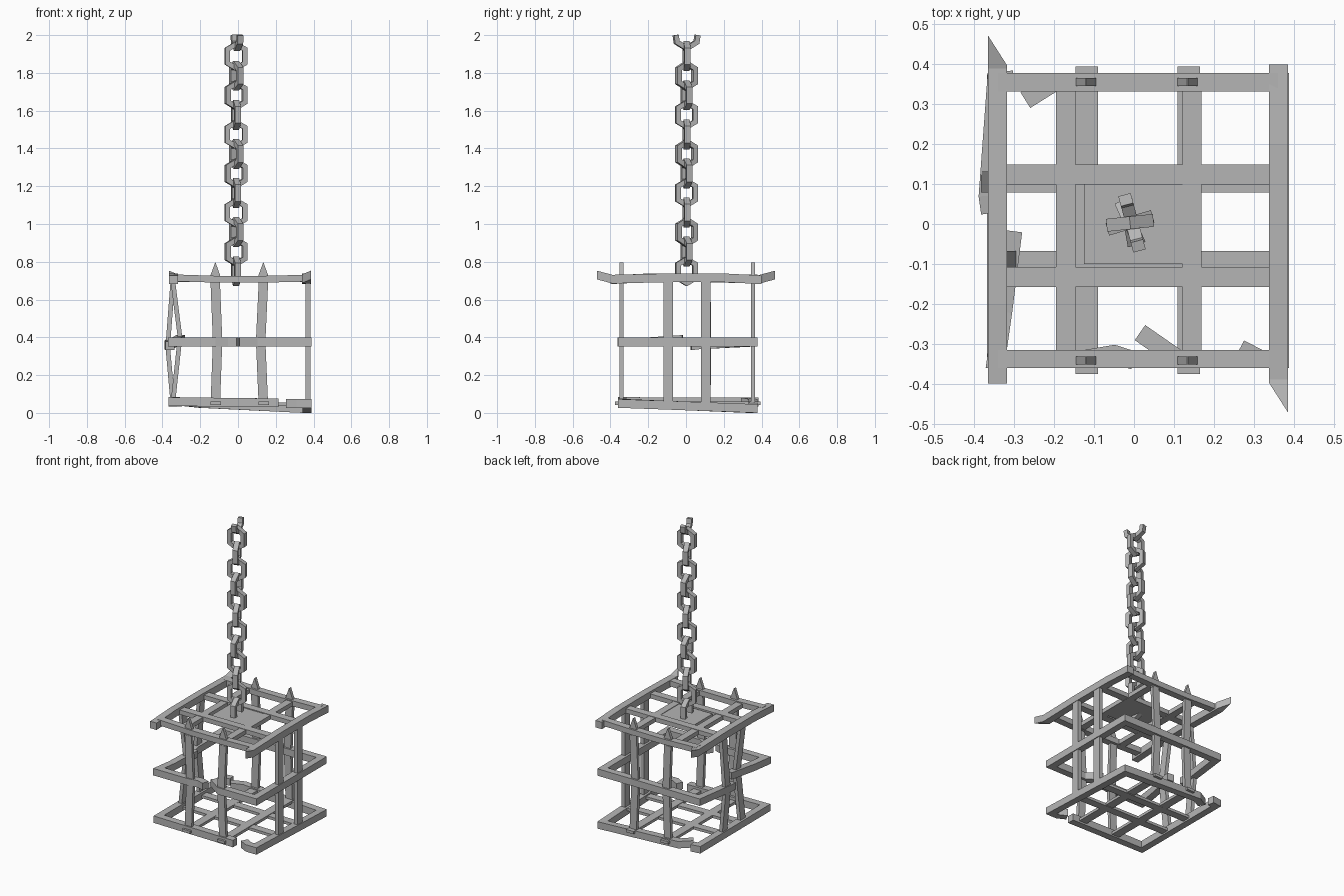
import bpy, bmesh
from math import cos, sin, radians
from mathutils import Vector

cube = bpy.data.objects.get("Cube")
if cube:
    bpy.data.objects.remove(cube, do_unlink=True)

GREY = (0.46, 0.46, 0.46, 1)
iron = bpy.data.materials.new("iron_grey")
iron.use_nodes = True
iron.diffuse_color = GREY
iron.node_tree.nodes["Principled BSDF"].inputs["Base Color"].default_value = GREY

X, Y, Z = Vector((1, 0, 0)), Vector((0, 1, 0)), Vector((0, 0, 1))


def bar(name, path, w, h, ref=Z, closed=False, cut=0, tip=1):
    """Sweep a w x h rectangle along a path; h runs along ref, corners are mitred.
    cut slants the last end, tip narrows the last section."""
    pts = [Vector(p) for p in path]
    n = len(pts)
    bm = bmesh.new()
    rings = []
    for i, p in enumerate(pts):
        a = (p - pts[i - 1]).normalized() if i or closed else None
        b = (pts[(i + 1) % n] - p).normalized() if i < n - 1 or closed else None
        t = ((a or b) + (b or a)).normalized()
        mitre = 1 / max(t.dot(a or b), 0.5)
        side = t.cross(ref).normalized()
        up = ref if ref == Z else side.cross(t).normalized()
        last = i == n - 1 and not closed
        half = side * w / 2 * mitre * (tip if last else 1)
        slant = t * (cut if last else 0)
        rings.append([bm.verts.new(p + half * s + slant * s + up * h / 2 * u)
                      for s, u in ((1, 1), (-1, 1), (-1, -1), (1, -1))])
    for i in range(n if closed else n - 1):
        r, q = rings[i], rings[(i + 1) % n]
        for k in range(4):
            bm.faces.new((r[k], r[(k + 1) % 4], q[(k + 1) % 4], q[k]))
    if not closed:
        bm.faces.new(rings[0])
        bm.faces.new(rings[-1])
    bmesh.ops.recalc_face_normals(bm, faces=bm.faces)
    mesh = bpy.data.meshes.new(name)
    bm.to_mesh(mesh)
    bm.free()
    mesh.materials.append(iron)
    obj = bpy.data.objects.new(name, mesh)
    bpy.context.collection.objects.link(obj)
    return obj


LEFT, RIGHT, FRONT, BACK = -0.345, 0.365, -0.338, 0.355
T = 0.046

# Top side rails, each with one upturned, slanted end
for name, x, s in (("top_rail_right", -0.342, 1), ("top_rail_left", 0.362, -1)):
    bar(name, [(x, -0.4 * s, 0.705), (x, -0.2 * s, 0.715), (x, 0.1 * s, 0.715),
               (x, 0.39 * s, 0.708), (x, 0.435 * s, 0.72)], 0.047, 0.046, cut=-0.038)

# Top cross rails and roof grid
for name, y in (("top_rail_front", FRONT), ("top_rail_back", BACK)):
    bar(name, [(-0.34, y, 0.715), (-0.1, y, 0.707), (0.15, y, 0.708), (0.36, y, 0.713)], T, 0.036)
for y in (-0.133, 0.124):
    bar("roof_cross_bar", [(-0.34, y, 0.708), (0.36, y, 0.708)], 0.05, 0.03)
for x in (-0.171, 0.145):
    bar("roof_long_bar", [(x, FRONT, 0.706), (x, BACK, 0.706)], 0.048, 0.028)
bar("roof_plate", [(-0.125, 0.01, 0.706), (0.125, 0.01, 0.706)], 0.22, 0.022)

# Middle band, snapped at the front and on one side
MID = 0.375
bar("middle_band_short", [(0, -0.342, MID), (-0.05, -0.326, MID), (-0.12, FRONT, MID),
                          (LEFT, FRONT, MID), (-0.328, -0.22, MID), (-0.303, -0.018, 0.389)], T, T)
bar("middle_band_long", [(0.015, -0.272, MID), (0.11, FRONT, MID), (RIGHT, FRONT, MID),
                         (RIGHT, BACK, MID), (LEFT, BACK, MID), (-0.366, 0.07, 0.36),
                         (-0.36, 0.027, 0.355)], T, T)

# Bottom frame, sagging at one corner and snapped twice
bar("bottom_frame_long", [(0.265, -0.312, 0.05), (0.315, FRONT, 0.05), (RIGHT, FRONT, 0.05),
                          (RIGHT, BACK, 0.023), (-0.2, BACK, 0.05), (-0.272, 0.31, 0.058)], T, T)
bar("bottom_frame_short", [(-0.3, 0.362, 0.058), (LEFT, BACK, 0.058), (LEFT, FRONT, 0.06),
                           (0.215, FRONT, 0.053)], T, T)

# Floor grid
for x in (-0.118, 0.137):
    bar("floor_long_bar", [(x, -0.375, 0.052), (x, 0.395, 0.052)], 0.056, 0.018)
for y in (-0.094, 0.105):
    bar("floor_cross_bar", [(LEFT, y, 0.055), (RIGHT, y, 0.045)], 0.052, 0.018)

# Front and back uprights with wedge spikes
for name, y in (("front_upright", FRONT - 0.004), ("back_upright", BACK)):
    for x, bend in ((-0.12, 0.012), (0.134, -0.014)):
        bar(name, [(x, y, 0.05), (x + bend, y, 0.38), (x, y, 0.68)], 0.05, 0.022, ref=Y)
        bar(name + "_spike", [(x, y, 0.68), (x, y, 0.73), (x, y, 0.795)],
            0.05, 0.02, ref=Y, tip=0.06)

# Side uprights, straight on one side and buckled on the other
for y, mid_x, mid_z in ((-0.094, -0.307, 0.4), (0.105, -0.372, 0.35)):
    bar("left_upright", [(0.37, y, 0.045), (0.37, y, 0.7)], 0.052, 0.026, ref=X)
    bar("right_upright", [(LEFT, y, 0.05), (mid_x, y, mid_z), (LEFT, y, 0.7)], 0.052, 0.024, ref=X)

# Chain of hexagonal links, alternating in direction and slightly twisted
PITCH, HALF_W, SHOULDER, POINT = 0.1035, 0.046, 0.037, 0.064
OUTLINE = [(0, -POINT), (HALF_W, -SHOULDER), (HALF_W, SHOULDER),
           (0, POINT), (-HALF_W, SHOULDER), (-HALF_W, -SHOULDER)]
for i in range(12):
    angle = radians((100 if i % 2 == 0 else 10) + (0, 6, 14, -4)[i % 4])
    d = Vector((cos(angle), sin(angle), 0))
    centre = Vector((-0.01, 0.003, 0.75 + i * PITCH))
    bar("chain_link", [centre + d * s + Z * z for s, z in OUTLINE],
        0.026, 0.032, ref=d.cross(Z), closed=True)

# Open half link at the top of the chain
d = Vector((cos(radians(105)), sin(radians(105)), 0))
base = Vector((-0.005, 0.003, 0))
bar("open_top_link", [base + d * s + Z * z for s, z in
                      ((-0.06, 2), (-0.054, 1.962), (0, 1.93), (0.054, 1.962), (0.06, 2))],
    0.026, 0.032, ref=d.cross(Z))
